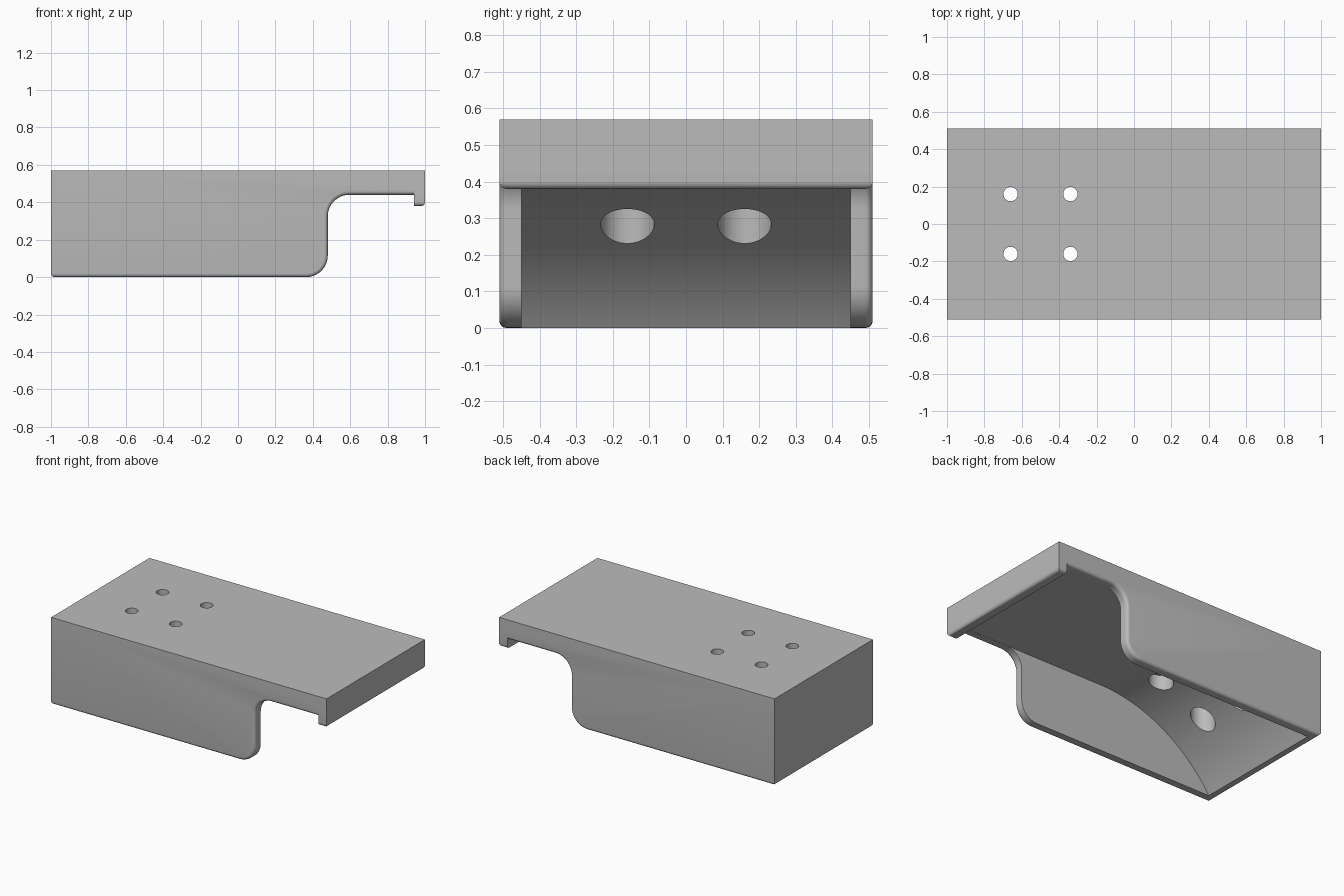
import bpy
import bmesh
from math import sin, cos, radians, asin
from mathutils import Vector

cube = bpy.data.objects.get("Cube")
if cube:
    bpy.data.objects.remove(cube, do_unlink=True)

# Main sizes
HALF_W, WALL_Y = 0.51, 0.45
TOP, UNDER, LIP_Z = 0.57, 0.44, 0.38
ROUND = 0.025

grey = bpy.data.materials.new("plain grey")
grey.use_nodes = True
colour = (0.5, 0.5, 0.5, 1)
grey.diffuse_color = colour
grey.node_tree.nodes["Principled BSDF"].inputs["Base Color"].default_value = colour


def arc(cx, cz, r, start, end, steps):
    angles = [radians(start + (end - start) * i / steps) for i in range(steps + 1)]
    return [(cx + r * cos(a), cz + r * sin(a)) for a in angles]


def extrude_profile(name, points, half_width, bevel_rule=None, radius=ROUND):
    """Extrude an x-z outline along y, rounding the edges the rule picks."""
    bm = bmesh.new()
    face = bm.faces.new([bm.verts.new((x, -half_width, z)) for x, z in points])
    result = bmesh.ops.extrude_face_region(bm, geom=[face])
    moved = [g for g in result["geom"] if isinstance(g, bmesh.types.BMVert)]
    bmesh.ops.translate(bm, verts=moved, vec=Vector((0, 2 * half_width, 0)))
    bmesh.ops.recalc_face_normals(bm, faces=bm.faces)
    if bevel_rule:
        edges = [e for e in bm.edges if bevel_rule(e.verts[0].co, e.verts[1].co)]
        bmesh.ops.bevel(bm, geom=edges, offset=radius, segments=5, profile=0.5,
                        affect="EDGES", clamp_overlap=True)
    mesh = bpy.data.meshes.new(name)
    bm.to_mesh(mesh)
    bm.free()
    mesh.materials.append(grey)
    obj = bpy.data.objects.new(name, mesh)
    bpy.context.collection.objects.link(obj)
    return obj


def cylinder(name, x, y, radius, bottom, top):
    bpy.ops.mesh.primitive_cylinder_add(vertices=48, radius=radius, depth=top - bottom,
                                        location=(x, y, (top + bottom) / 2))
    obj = bpy.context.object
    obj.name = name
    obj.data.materials.append(grey)
    return obj


def combine(target, tool, operation):
    tool.hide_render = True
    bpy.context.view_layer.objects.active = target
    mod = target.modifiers.new(operation.lower(), "BOOLEAN")
    mod.operation, mod.solver, mod.object = operation, "EXACT", tool
    bpy.ops.object.modifier_apply(modifier=mod.name)
    bpy.data.objects.remove(tool, do_unlink=True)


def same_side(a, b):
    return abs(a.y - b.y) < 0.001


# Housing: deep block stepping up to a thin overhanging plate
r = 0.115
outline = [(-1, TOP), (-1, 0)]
outline += arc(0.48 - r, r, r, -90, 0, 10)
outline += arc(0.48 + r, UNDER - r, r, 180, 90, 10)
outline += [(1, UNDER), (1, TOP)]


def housing_edges(a, b):
    low = max(a.z, b.z) < UNDER + 0.001
    rear_bottom = a.x < -0.99 and b.x < -0.99
    return low and (same_side(a, b) or rear_bottom)


housing = extrude_profile("housing", outline, HALF_W, housing_edges, 0.02)

# Lip across the end of the plate, rounded on its lower outer edges
lip = extrude_profile(
    "lip", [(0.94, LIP_Z), (1, LIP_Z), (1, 0.5), (0.94, 0.5)], HALF_W,
    lambda a, b: max(a.z, b.z) < LIP_Z + 0.001
    and (same_side(a, b) or min(a.x, b.x) > 0.99), 0.02)
combine(housing, lip, "UNION")

# Hollow underside with a curved rear ramp
ceiling = UNDER + 0.001
ramp_x, ramp_r = -0.12, 1.0
start = 180 - asin((ramp_r - ceiling + -0.05) / ramp_r) * 180 / 3.14159265
hollow = arc(ramp_x, ceiling - ramp_r, ramp_r, start, 90, 28)
hollow += [(0.939, ceiling), (0.939, -0.05)]
combine(housing, extrude_profile("hollow_cutter", hollow, WALL_Y), "DIFFERENCE")

# Four screw holes, wider from below
for x in (-0.66, -0.34):
    for y in (-0.16, 0.16):
        combine(housing, cylinder("hole_cutter", x, y, 0.038, 0.1, 0.7), "DIFFERENCE")
        combine(housing, cylinder("recess_cutter", x, y, 0.073, 0.1, 0.5), "DIFFERENCE")

# Smooth curves, crisp edges
bpy.ops.object.select_all(action="DESELECT")
housing.select_set(True)
bpy.context.view_layer.objects.active = housing
bpy.ops.object.shade_smooth_by_angle(angle=radians(30))
